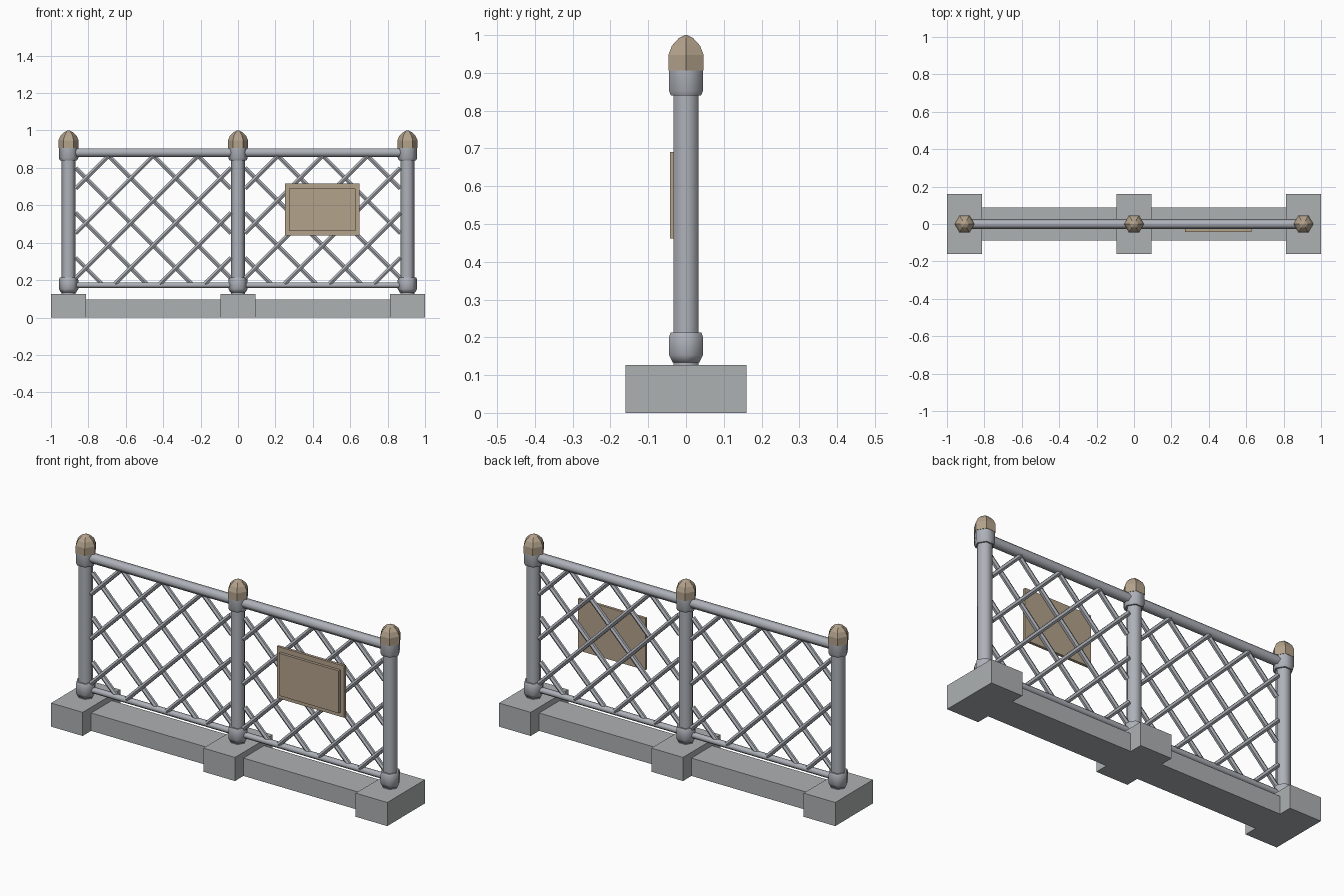
import bpy, bmesh, math
from mathutils import Vector

cube = bpy.data.objects.get("Cube")
if cube:
    bpy.data.objects.remove(cube, do_unlink=True)


def material(name, rgb):
    m = bpy.data.materials.new(name)
    m.use_nodes = True
    colour = (*rgb, 1)
    m.diffuse_color = colour
    m.node_tree.nodes["Principled BSDF"].inputs["Base Color"].default_value = colour
    return m


STONE = material("grey stone", (0.42, 0.44, 0.45))
METAL = material("grey metal", (0.42, 0.44, 0.48))
TAN = material("tan wood", (0.45, 0.36, 0.26))


def finish(bm, name, mat, smooth=False):
    bmesh.ops.recalc_face_normals(bm, faces=bm.faces)
    mesh = bpy.data.meshes.new(name)
    bm.to_mesh(mesh)
    bm.free()
    mesh.materials.append(mat)
    ob = bpy.data.objects.new(name, mesh)
    bpy.context.collection.objects.link(ob)
    for p in mesh.polygons:
        p.use_smooth = smooth
    if smooth:
        bpy.ops.object.select_all(action="DESELECT")
        ob.select_set(True)
        bpy.context.view_layer.objects.active = ob
        bpy.ops.object.shade_smooth_by_angle(angle=math.radians(65))
    return ob


def box(name, lo, hi, mat):
    bm = bmesh.new()
    bmesh.ops.create_cube(bm, size=1)
    for v in bm.verts:
        v.co = Vector([(a + b) / 2 + c * (b - a) for a, b, c in zip(lo, hi, v.co)])
    return finish(bm, name, mat)


def turned(name, x, profile, mat, smooth=True):
    """Six-sided turned part from (radius, height) pairs."""
    bm = bmesh.new()
    rings = [[bm.verts.new((x + r * math.cos(i * math.pi / 3),
                            r * math.sin(i * math.pi / 3), z)) for i in range(6)]
             for r, z in profile]
    for a, b in zip(rings, rings[1:]):
        for i in range(6):
            j = (i + 1) % 6
            bm.faces.new((a[i], a[j], b[j], b[i]))
    bm.faces.new(rings[0])
    bm.faces.new(rings[-1])
    return finish(bm, name, mat, smooth)


def add_bar(bm, a, b, radius):
    """Six-sided rod with its corners pointing along y."""
    a, b = Vector(a), Vector(b)
    side = Vector((0, 1, 0))
    up = (b - a).normalized().cross(side)
    ends = [[bm.verts.new(p + radius * (math.cos(i * math.pi / 3) * side
                                        + math.sin(i * math.pi / 3) * up))
             for i in range(6)] for p in (a, b)]
    for i in range(6):
        j = (i + 1) % 6
        bm.faces.new((ends[0][i], ends[0][j], ends[1][j], ends[1][i]))
    for ring in ends:
        bm.faces.new(ring)


SPAN = 0.906

# Footings, posts, collars and caps
for label, x in (("right", -SPAN), ("middle", 0), ("left", SPAN)):
    box(label + "_footing", (x - 0.094, -0.16, 0), (x + 0.094, 0.16, 0.127), STONE)
    turned(label + "_post", x, [(0.038, 0.12), (0.038, 0.9)], METAL)
    turned(label + "_lower_collar", x,
           [(0.04, 0.133), (0.052, 0.153), (0.052, 0.2), (0.047, 0.213)], METAL)
    turned(label + "_upper_collar", x,
           [(0.046, 0.84), (0.052, 0.853), (0.052, 0.906)], METAL)
    turned(label + "_cap", x, [(0.054, 0.906), (0.054, 0.947), (0.043, 0.972),
                               (0.022, 0.992), (0.004, 1.0)], TAN, False)

# Panels between the posts: plinth, rails and lattice
LOW, HIGH, HALF, STEP = 0.18, 0.865, 0.415, 0.24
for label, cx in (("right", -SPAN / 2), ("left", SPAN / 2)):
    box(label + "_plinth", (cx - 0.359, -0.088, 0), (cx + 0.359, 0.088, 0.096), STONE)
    for part, z, r in (("top", 0.882, 0.026), ("bottom", 0.173, 0.016)):
        bm = bmesh.new()
        add_bar(bm, (cx - SPAN / 2, 0, z), (cx + SPAN / 2, 0, z), r)
        finish(bm, f"{label}_{part}_rail", METAL, True)
    bm = bmesh.new()
    for sign in (1, -1):
        for k in range(-1, 6):
            # The bar meets the top at u and runs down at 45 degrees
            u = -STEP + k * STEP
            start = max(0, u - HALF)
            end = min(HIGH - LOW, u + HALF)
            if end - start > 0.05:
                add_bar(bm, (cx + sign * (u - start), -0.004 * sign, HIGH - start),
                        (cx + sign * (u - end), -0.004 * sign, HIGH - end), 0.013)
    finish(bm, label + "_lattice", METAL)

# Plaque on the front of the left panel
box("plaque_back", (0.25, -0.027, 0.438), (0.65, -0.012, 0.716), TAN)
box("plaque_face", (0.272, -0.042, 0.462), (0.628, -0.027, 0.69), TAN)
